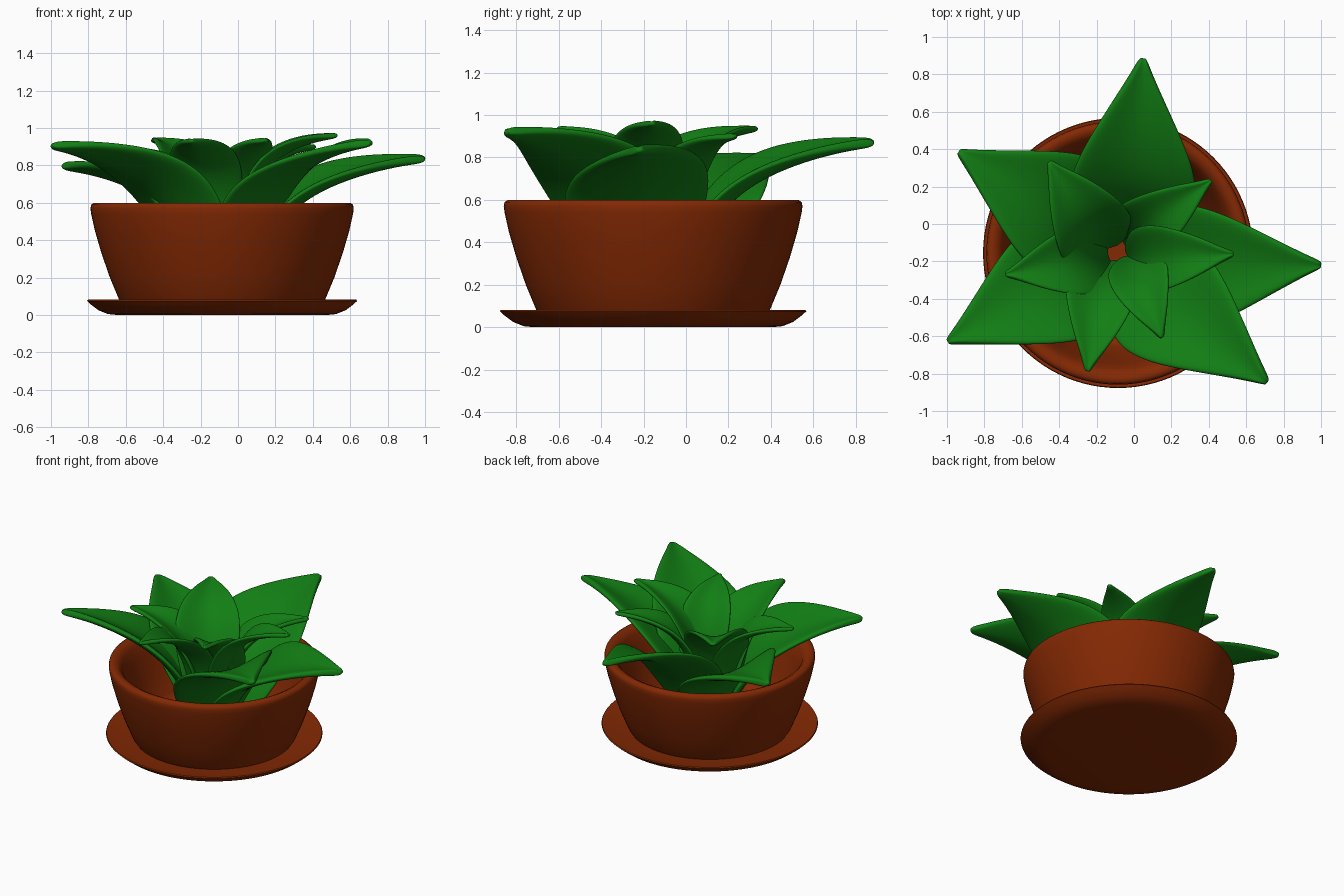
import bpy, bmesh, math
from mathutils import Vector

if "Cube" in bpy.data.objects:
    bpy.data.objects.remove(bpy.data.objects["Cube"])

CX, CY = -0.085, -0.155


def material(name, rgb):
    m = bpy.data.materials.new(name)
    m.diffuse_color = (*rgb, 1)
    m.use_nodes = True
    m.node_tree.nodes["Principled BSDF"].inputs["Base Color"].default_value = m.diffuse_color
    return m


clay = material("clay", (0.23, 0.022, 0.001))
green = material("leaf_green", (0.006, 0.21, 0.007))


def finish(bm, name, mat):
    bmesh.ops.recalc_face_normals(bm, faces=bm.faces)
    me = bpy.data.meshes.new(name)
    bm.to_mesh(me)
    bm.free()
    ob = bpy.data.objects.new(name, me)
    bpy.context.collection.objects.link(ob)
    me.materials.append(mat)
    bpy.ops.object.select_all(action='DESELECT')
    ob.select_set(True)
    bpy.context.view_layer.objects.active = ob
    return ob


def lathe(name, profile, mat, n=96):
    bm = bmesh.new()
    vs = [bm.verts.new((CX + r, CY, z)) for r, z in profile]
    es = [bm.edges.new(p) for p in zip(vs, vs[1:])]
    bmesh.ops.spin(bm, geom=vs + es, cent=(CX, CY, 0), axis=(0, 0, 1),
                   angle=2 * math.pi, steps=n)
    bmesh.ops.remove_doubles(bm, verts=bm.verts, dist=1e-4)
    finish(bm, name, mat)
    bpy.ops.object.shade_smooth_by_angle(angle=math.radians(50))


# Saucer and pot
lathe("saucer", [(0, 0), (0.56, 0), (0.61, 0.005), (0.66, 0.025), (0.70, 0.055),
                 (0.722, 0.075), (0.718, 0.082), (0.70, 0.08), (0.60, 0.055), (0, 0.05)], clay)
lathe("pot", [(0, 0.05), (0.53, 0.05), (0.55, 0.08), (0.60, 0.2), (0.645, 0.33),
              (0.68, 0.45), (0.70, 0.54), (0.704, 0.57), (0.70, 0.59),
              (0.685, 0.60), (0.665, 0.60), (0.64, 0.588), (0.618, 0.56),
              (0.59, 0.47), (0.55, 0.33), (0.50, 0.18), (0.48, 0.15),
              (0.44, 0.135), (0, 0.135)], clay)


# Leaf: (radius, height, half width) stations, cupped across and thickened
OUTER = [(0.08, 0.13, 0.14), (0.20, 0.38, 0.28), (0.33, 0.58, 0.36),
         (0.51, 0.72, 0.325), (0.75, 0.815, 0.18), (0.95, 0.86, 0.06),
         (1.04, 0.87, 0.015)]
INNER = [(0.06, 0.13, 0.07), (0.10, 0.45, 0.15), (0.16, 0.66, 0.205),
         (0.27, 0.82, 0.20), (0.43, 0.90, 0.12), (0.55, 0.93, 0.04),
         (0.61, 0.94, 0.012)]


def leaf(name, tip, skew, scale, stations, cup, roll, thick):
    """skew shifts the base sideways, roll lowers the clockwise edge"""
    d = Vector((tip[0] - CX, tip[1] - CY, 0))
    length = d.length
    d.normalize()
    side = Vector((-d.y, d.x, 0))
    up = Vector((0, 0, 1))
    last = stations[-1]
    rise = (tip[2] - 0.13) / (last[1] - 0.13)
    base = Vector((CX, CY, 0))
    pts = [d * (r * length / last[0]) + up * (0.13 + (z - 0.13) * rise)
           for r, z, w in stations]
    bm = bmesh.new()
    rows = []
    for i, (p, s) in enumerate(zip(pts, stations)):
        t = (pts[min(i + 1, len(pts) - 1)] - pts[max(i - 1, 0)]).normalized()
        n = t.cross(side)
        if n.z < 0:
            n = -n
        w = s[2] * scale
        c = base + p + side * (skew * (1 - s[0] / last[0]))
        rows.append([bm.verts.new(c + side * (u * w) + n * (w * (cup * abs(u) ** 1.5 + roll * u)))
                     for u in (-1, -0.5, 0, 0.5, 1)])
    for a, b in zip(rows, rows[1:]):
        for j in range(4):
            bm.faces.new((a[j], a[j + 1], b[j + 1], b[j]))
    ob = finish(bm, name, green)
    so = ob.modifiers.new("thickness", 'SOLIDIFY')
    so.thickness = thick
    so.offset = 0
    su = ob.modifiers.new("smooth", 'SUBSURF')
    su.levels = su.render_levels = 3
    bpy.ops.object.shade_smooth()


# (tip, sideways shift of the base, width scale)
outer_leaves = [((0.05, 0.89, 0.87), -0.05, 1), ((1.005, -0.22, 0.835), -0.09, 1),
                ((0.715, -0.85, 0.92), -0.04, 1), ((-1.0, -0.63, 0.905), 0.0, 1),
                ((-0.94, 0.39, 0.795), -0.03, 1)]
inner_leaves = [((0.535, -0.16, 0.96), -0.05, 0.92), ((0.415, 0.235, 0.90), 0.04, 0.85),
                ((-0.455, 0.335, 0.935), 0.06, 1.1), ((-0.69, -0.27, 0.885), 0.0, 1),
                ((-0.25, -0.79, 0.93), -0.07, 1), ((0.15, -0.61, 0.935), 0.08, 0.85)]

for i, (tip, skew, scale) in enumerate(outer_leaves):
    leaf(f"outer_leaf_{i + 1}", tip, skew, scale, OUTER, 0.24, 0.18, 0.045)
for i, (tip, skew, scale) in enumerate(inner_leaves):
    leaf(f"inner_leaf_{i + 1}", tip, skew, scale, INNER, 0.38, 0.03, 0.03)
